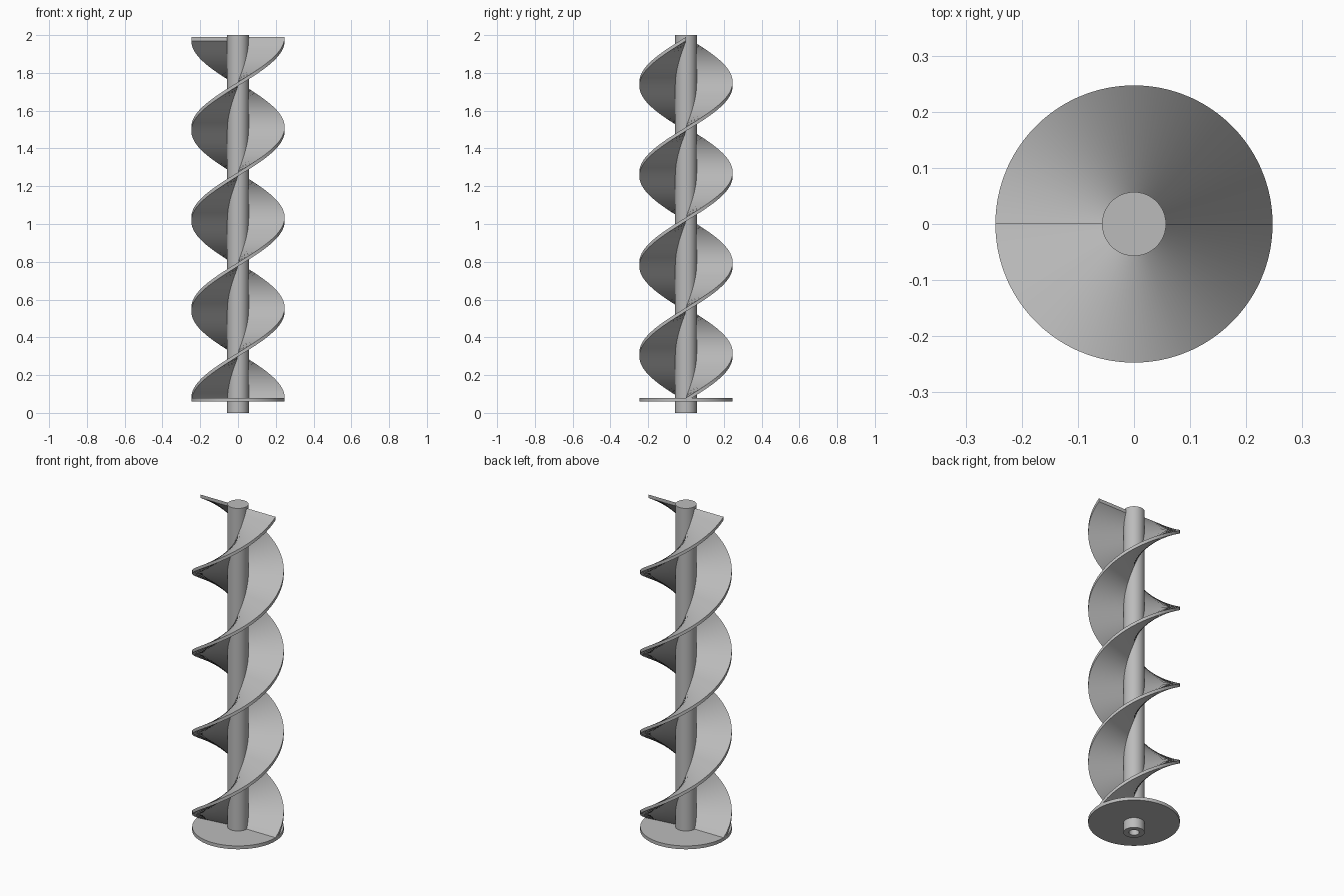
import bpy, bmesh, math

cube = bpy.data.objects.get("Cube")
if cube:
    bpy.data.objects.remove(cube)

R_OUT, R_SHAFT = 0.247, 0.057
Z_LOW, RISE, THICK = 0.06, 1.91, 0.02
TURNS, STEPS = 2, 288

steel = bpy.data.materials.new("grey_steel")
steel.use_nodes = True
GREY = (0.5, 0.5, 0.5, 1)
steel.diffuse_color = GREY
steel.node_tree.nodes["Principled BSDF"].inputs["Base Color"].default_value = GREY


def finish(bm, name):
    """Turn a bmesh into a named, shaded object."""
    bmesh.ops.recalc_face_normals(bm, faces=bm.faces)
    mesh = bpy.data.meshes.new(name)
    bm.to_mesh(mesh)
    bm.free()
    mesh.materials.append(steel)
    obj = bpy.data.objects.new(name, mesh)
    bpy.context.collection.objects.link(obj)
    bpy.ops.object.select_all(action='DESELECT')
    obj.select_set(True)
    bpy.context.view_layer.objects.active = obj
    bpy.ops.object.shade_smooth_by_angle(angle=math.radians(30))
    return obj


def ring(bm, radius, z, sides):
    return [bm.verts.new((radius * math.cos(a), radius * math.sin(a), z))
            for a in (2 * math.pi * i / sides for i in range(sides))]


def lathe(name, profile, sides, cap_start=True):
    """Stack rings of (radius, z) and close the ends."""
    bm = bmesh.new()
    rings = [ring(bm, r, z, sides) for r, z in profile]
    for a, b in zip(rings, rings[1:]):
        for i in range(sides):
            j = (i + 1) % sides
            bm.faces.new((a[i], a[j], b[j], b[i]))
    bm.faces.new(rings[0])
    bm.faces.new(rings[-1])
    return finish(bm, name)


def flight(name, start):
    """Sweep a flat radial section up a right-handed helix."""
    bm = bmesh.new()
    section = ((R_SHAFT - 0.007, 0), (R_OUT, 0), (R_OUT, THICK), (R_SHAFT - 0.007, THICK))
    rows = []
    for s in range(STEPS + 1):
        t = s / STEPS
        a = start + t * TURNS * 2 * math.pi
        rows.append([bm.verts.new((r * math.cos(a), r * math.sin(a), Z_LOW + t * RISE + h))
                     for r, h in section])
    for a, b in zip(rows, rows[1:]):
        for i in range(4):
            j = (i + 1) % 4
            bm.faces.new((a[i], a[j], b[j], b[i]))
    bm.faces.new(rows[0])
    bm.faces.new(rows[-1])
    return finish(bm, name)


# Central shaft with a blind drive socket in its lower end
lathe("shaft", ((0.028, 0.1), (0.028, 0), (R_SHAFT, 0), (R_SHAFT, 2)), 96)

# Round base plate, fitted around the shaft
lathe("base_plate", ((R_OUT, Z_LOW), (R_OUT, Z_LOW + THICK)), 144)

# Two helical flights, half a turn apart
for label, start in (("left", 0), ("right", math.pi)):
    flight(label + "_flight", start)
